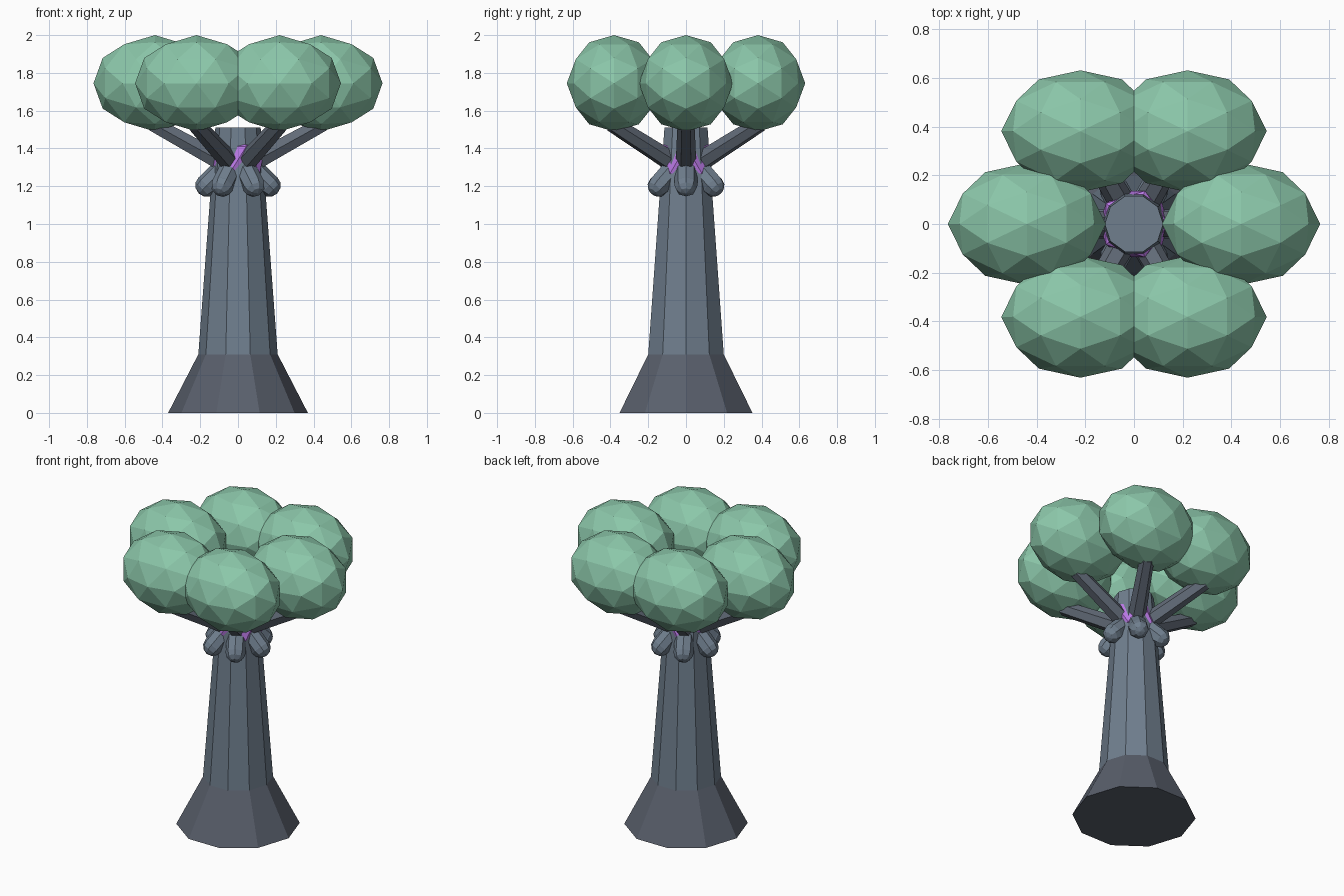
import bpy, bmesh
from math import cos, sin, pi, sqrt
from mathutils import Vector, Matrix

if "Cube" in bpy.data.objects:
    bpy.data.objects.remove(bpy.data.objects["Cube"])


def material(name, rgb):
    m = bpy.data.materials.new(name)
    m.diffuse_color = (*rgb, 1)
    m.use_nodes = True
    m.node_tree.nodes["Principled BSDF"].inputs["Base Color"].default_value = m.diffuse_color
    return m


BARK = material("bark", (0.16, 0.21, 0.27))
ROOT = material("root_bark", (0.10, 0.115, 0.15))
BRANCH = material("branch_bark", (0.12, 0.145, 0.185))
LEAF = material("leaf", (0.26, 0.57, 0.40))
GLOW = material("purple_core", (0.49, 0.19, 0.79))


def finish(bm, name, mat):
    bmesh.ops.recalc_face_normals(bm, faces=bm.faces)
    me = bpy.data.meshes.new(name)
    bm.to_mesh(me)
    bm.free()
    me.materials.append(mat)
    ob = bpy.data.objects.new(name, me)
    bpy.context.collection.objects.link(ob)
    return ob


def rod(name, a, b, r1, r2, sides, mat):
    """Tapered flat-sided cylinder from a to b, first corner on the local x axis."""
    a, b = Vector(a), Vector(b)
    d = b - a
    turn = Matrix() if abs(d.x) + abs(d.y) < 1e-6 else d.to_track_quat('Z', 'Y').to_matrix().to_4x4()
    bm = bmesh.new()
    rings = []
    for p, r in ((a, r1), (b, r2)):
        rings.append([bm.verts.new(p + turn @ Vector((r * cos(2 * pi * i / sides),
                                                      r * sin(2 * pi * i / sides), 0)))
                      for i in range(sides)])
    for i in range(sides):
        j = (i + 1) % sides
        bm.faces.new((rings[0][i], rings[0][j], rings[1][j], rings[1][i]))
    for ring in rings:
        bm.faces.new(ring)
    return finish(bm, name, mat)


def leaf_ball(name, centre, size):
    """Golden-ratio icosahedron, split once and pushed out to a sphere."""
    t = (1 + sqrt(5)) / 2
    bm = bmesh.new()
    for s in (-1, 1):
        for u in (-t, t):
            for co in ((s, u, 0), (0, s, u), (u, 0, s)):
                bm.verts.new(co)
    bmesh.ops.convex_hull(bm, input=bm.verts[:])
    bmesh.ops.subdivide_edges(bm, edges=bm.edges[:], cuts=1, use_grid_fill=True)
    for v in bm.verts:
        n = v.co.normalized()
        v.co = Vector(centre) + Vector(n[i] * size[i] for i in range(3))
    return finish(bm, name, LEAF)


# Flared foot and tapering trunk
rod("root_flare", (0, 0, 0), (0, 0, 0.31), 0.37, 0.21, 10, ROOT)
rod("trunk", (0, 0, 0.31), (0, 0, 1.51), 0.21, 0.12, 10, BARK)

# Purple core peeking out between the branches
bm = bmesh.new()
bmesh.ops.create_icosphere(bm, subdivisions=1, radius=0.16,
                           matrix=Matrix.Translation((0, 0, 1.34)))
finish(bm, "glowing_core", GLOW)

# Six branches, leaf balls and bark knuckles around the trunk
for k in range(6):
    c, s = cos(k * pi / 3), sin(k * pi / 3)

    def at(r, z):
        return Vector((r * c, r * s, z))

    rod(f"branch_{k}", at(0.06, 1.315), at(0.45, 1.53), 0.055, 0.045, 6, BRANCH)
    leaf_ball(f"leaf_ball_{k}", at(0.44, 1.745), (0.325, 0.25, 0.255))

    tip, root = at(0.165, 1.205), at(0.08, 1.29)
    rod(f"knuckle_stem_{k}", root, tip, 0.06, 0.06, 8, BARK)
    bm = bmesh.new()
    turn = (tip - root).to_track_quat('Z', 'Y').to_matrix().to_4x4()
    bmesh.ops.create_uvsphere(bm, u_segments=8, v_segments=6, radius=0.061,
                              matrix=Matrix.Translation(tip) @ turn)
    finish(bm, f"knuckle_{k}", BARK)
